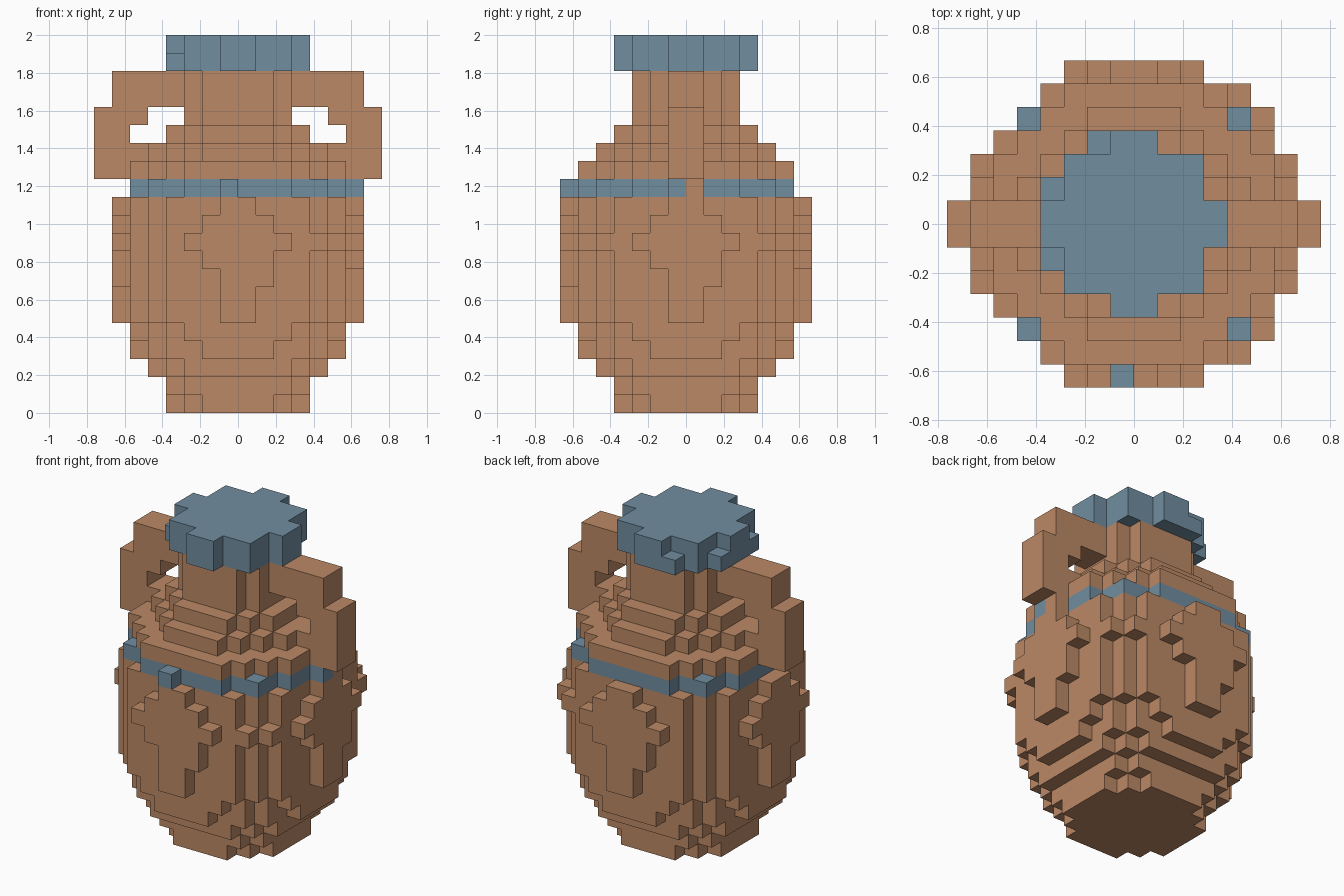
import bpy
import bmesh

if "Cube" in bpy.data.objects:
    bpy.data.objects.remove(bpy.data.objects["Cube"], do_unlink=True)

UNIT = 2 / 21  # edge length of one block


def make_material(name, color):
    mat = bpy.data.materials.new(name)
    mat.use_nodes = True
    mat.diffuse_color = color
    mat.node_tree.nodes["Principled BSDF"].inputs["Base Color"].default_value = color
    return mat


clay = make_material("terracotta clay", (0.5, 0.25, 0.13, 1))
blue = make_material("slate blue glaze", (0.165, 0.27, 0.352, 1))


def disc(z, r2):
    """Blocks of one round layer whose centres lie within the squared radius."""
    span = range(-8, 8)
    return {(x, y, z) for x in span for y in span
            if (x + 0.5) ** 2 + (y + 0.5) ** 2 <= r2}


def box(x0, x1, y0, y1, z0, z1):
    return {(x, y, z) for x in range(x0, x1) for y in range(y0, y1) for z in range(z0, z1)}


def quarter_turns(blocks):
    """Repeat blocks on all four sides."""
    result = set()
    for _ in range(4):
        result |= blocks
        blocks = {(-y - 1, x, z) for x, y, z in blocks}
    return result


# Pot: squared radius of each layer from the foot up
pot = set()
for z, r2 in enumerate([15, 19, 27, 34, 40, 43, 43, 43, 45, 49, 45, 43]):
    pot |= disc(z, r2)
pot |= quarter_turns({(1, -7, 7)})             # uneven edge of each bulge
for y in (-6, 5):                              # corner blocks at the widest layer
    pot.add((4, y, 9))
for y in (-5, 4):
    pot.add((5, y, 9))
pot.add((6, 0, 12))

# Glazed band with two stray blocks
band = disc(12, 42) | {(-1, -7, 12), (6, -1, 12)}

# Stepped shoulder and neck
shoulder = disc(13, 40) | disc(14, 24) | disc(15, 15)
neck = disc(16, 9) | disc(17, 9) | disc(18, 9)

# Lid with uneven lower edge
lid = disc(19, 13) | disc(20, 13) | {(-2, 3, 19), (-4, 1, 19), (-4, -2, 19)}

# Handles
left_handle = (box(3, 7, -1, 1, 17, 19) | box(5, 8, -1, 1, 16, 17)
               | box(6, 8, -1, 1, 13, 16) | box(5, 6, -1, 1, 14, 15))
right_handle = {(-x - 1, y, z) for x, y, z in left_handle}

parts = [("pot_body", pot, clay), ("glazed_band", band, blue),
         ("shoulder", shoulder, clay), ("neck", neck, clay), ("lid", lid, blue),
         ("left_handle", left_handle, clay), ("right_handle", right_handle, clay)]
solid = set().union(*(blocks for _, blocks, _ in parts))


def build(name, blocks, mat):
    """Skin a set of blocks, leaving out faces buried in the model."""
    bm = bmesh.new()
    verts = {}

    def corner(p):
        if p not in verts:
            verts[p] = bm.verts.new([c * UNIT for c in p])
        return verts[p]

    for block in sorted(blocks):
        for axis in range(3):
            u, v = (axis + 1) % 3, (axis + 2) % 3
            for side in (0, 1):
                near = list(block)
                near[axis] += 2 * side - 1
                if tuple(near) in solid:
                    continue
                loop = []
                for du, dv in ((0, 0), (1, 0), (1, 1), (0, 1)):
                    p = list(block)
                    p[axis] += side
                    p[u] += du
                    p[v] += dv
                    loop.append(corner(tuple(p)))
                bm.faces.new(loop if side else loop[::-1])
    mesh = bpy.data.meshes.new(name)
    bm.to_mesh(mesh)
    bm.free()
    mesh.materials.append(mat)
    bpy.context.collection.objects.link(bpy.data.objects.new(name, mesh))


for part in parts:
    build(*part)
